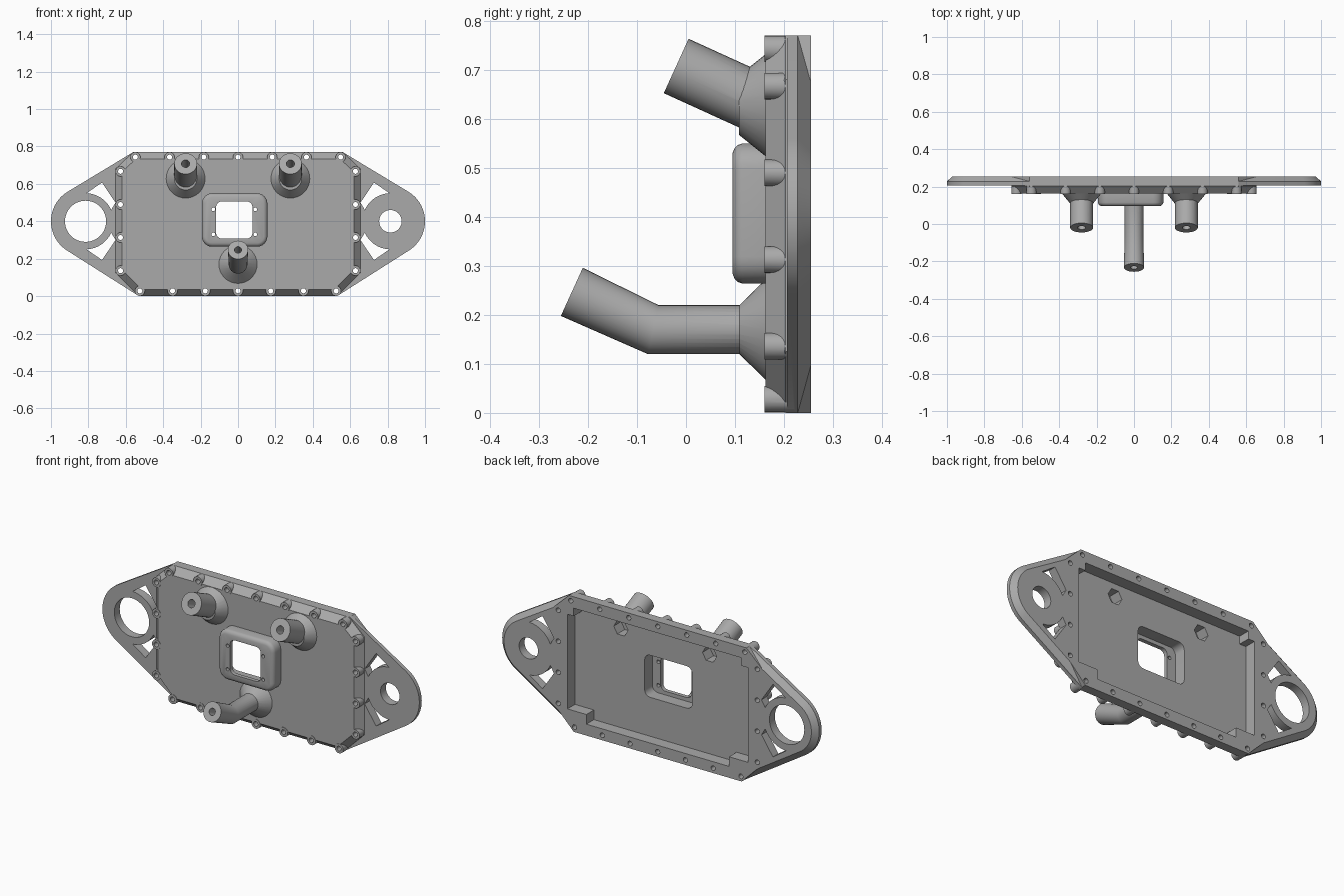
import bpy, bmesh, math
from math import sin, cos, radians, pi
from mathutils import Vector

cube = bpy.data.objects.get("Cube")
if cube:
    bpy.data.objects.remove(cube)

grey = bpy.data.materials.new("mid grey")
grey.use_nodes = True
GREY = (0.4, 0.4, 0.4, 1)
grey.diffuse_color = GREY
grey.node_tree.nodes["Principled BSDF"].inputs["Base Color"].default_value = GREY


def loft(bm, loops):
    """Closed solid through loops of equal length."""
    rings = [[bm.verts.new(p) for p in loop] for loop in loops]
    for a, b in zip(rings, rings[1:]):
        for i in range(len(a)):
            j = (i + 1) % len(a)
            bm.faces.new((a[i], a[j], b[j], b[i]))
    bm.faces.new(rings[0][::-1])
    bm.faces.new(rings[-1])


def prism(bm, *sections):
    """Solid from (y, outline in x and z) sections."""
    loft(bm, [[(x, y, z) for x, z in pts] for y, pts in sections])


def circle(x, z, r, n=24):
    return [(x + r * cos(2 * pi * i / n), z + r * sin(2 * pi * i / n)) for i in range(n)]


def rounded(x, z, hx, hz, r, n=6):
    pts = []
    for k, (sx, sz) in enumerate([(1, 1), (-1, 1), (-1, -1), (1, -1)]):
        for i in range(n + 1):
            a = pi / 2 * (k + i / n)
            pts.append((x + sx * (hx - r) + r * cos(a), z + sz * (hz - r) + r * sin(a)))
    return pts


def ring(x, y, z, r, tilt=0, stretch=1, n=32):
    """Circle facing -y, tipped upward by tilt."""
    up = Vector((0, sin(tilt), cos(tilt))) * stretch
    return [Vector((x, y, z)) + r * (cos(2 * pi * i / n) * Vector((1, 0, 0))
            + sin(2 * pi * i / n) * up) for i in range(n)]


def finish(name, bm):
    bmesh.ops.recalc_face_normals(bm, faces=bm.faces[:])
    mesh = bpy.data.meshes.new(name)
    bm.to_mesh(mesh)
    bm.free()
    ob = bpy.data.objects.new(name, mesh)
    bpy.context.collection.objects.link(ob)
    return ob


def combine(target, name, bm, operation):
    other = finish(name, bm)
    other.hide_render = True
    mod = target.modifiers.new(name, "BOOLEAN")
    mod.operation, mod.solver, mod.object = operation, "EXACT", other
    bpy.context.view_layer.update()
    graph = bpy.context.evaluated_depsgraph_get()
    mesh = bpy.data.meshes.new_from_object(target.evaluated_get(graph))
    target.modifiers.clear()
    target.data = mesh
    bpy.data.objects.remove(other)


EYE_X, EYE_Z, EYE_R = 0.815, 0.4, 0.185
TOP, LOW = (0.56, 0.77), (0.53, 0.0)
TILT = radians(24.5)


# Winged back plate outline: end arcs joined by tangents to the body corners
def wing_outline(d):
    def tangent(p, side):
        dx, dz = p[0] - EYE_X, p[1] - EYE_Z
        return math.atan2(dz, dx) - side * math.acos(EYE_R / math.hypot(dx, dz))
    a1, a0 = tangent(TOP, 1), tangent(LOW, -1)
    half = [(LOW[0] - d * cos(a0), LOW[1] - d * sin(a0))]
    for i in range(25):
        a = a0 + (a1 - a0) * i / 24
        half.append((EYE_X + (EYE_R - d) * cos(a), EYE_Z + (EYE_R - d) * sin(a)))
    half.append((TOP[0] - d * cos(a1), TOP[1] - d * sin(a1)))
    return half + [(-x, z) for x, z in reversed(half)]


def octagon(d):
    k = d * 0.41
    half = [(LOW[0] - k, d), (0.655 - d, 0.125 + k),
            (0.655 - d, 0.68 - k), (TOP[0] - k, TOP[1] - d)]
    return half + [(-x, z) for x, z in reversed(half)]


bm = bmesh.new()
prism(bm, (0.206, wing_outline(0)), (0.228, wing_outline(0)), (0.255, wing_outline(0.03)))
housing = finish("housing", bm)

# Eight-sided body with sloping rim
bm = bmesh.new()
prism(bm, (0.162, octagon(0.036)), (0.203, octagon(0)), (0.255, octagon(0)))
combine(housing, "body", bm, "UNION")

# Screw bosses along the rim
bolts = [(0.183 * i, 0.743) for i in range(-3, 4)]
bolts += [(0.175 * i, 0.028) for i in range(-3, 4)]
bolts += [(s * 0.628, z) for s in (-1, 1) for z in (0.667, 0.49, 0.313, 0.136)]
bm = bmesh.new()
for x, z in bolts:
    prism(bm, (0.16, circle(x, z, 0.027)), (0.22, circle(x, z, 0.027)))
combine(housing, "bosses", bm, "UNION")

# Raised window frame with a rounded front edge
bm = bmesh.new()
prism(bm, *[(y, rounded(-0.018, 0.407, 0.175 - d, 0.143 - d, 0.055 - d)) for y, d in
            [(0.175, 0), (0.115, 0), (0.106, 0.003), (0.099, 0.01), (0.095, 0.02)]])
combine(housing, "window_frame", bm, "UNION")

# Flared pipe bases
for x, z, r in [(-0.28, 0.628, 0.062), (0.28, 0.628, 0.062), (0, 0.17, 0.05)]:
    bm = bmesh.new()
    loft(bm, [ring(x, 0.172, z, 0.112), ring(x, 0.108, z, r * 0.96 + 0.001)])
    combine(housing, "pipe_base", bm, "UNION")


def along(t):
    """Point on the upper pipe axis, t from its tip."""
    return -0.02 + t * cos(TILT), 0.708 - t * sin(TILT)


# Two tilted upper pipes and the bent lower pipe
for x in (-0.28, 0.28):
    bm = bmesh.new()
    loft(bm, [ring(x, *along(t), 0.061, TILT) for t in (0, 0.175)])
    combine(housing, "upper_pipe", bm, "UNION")
bm = bmesh.new()
loft(bm, [ring(0, 0.172, 0.17, 0.05), ring(0, -0.067, 0.17, 0.05, TILT / 2, 1.023),
          ring(0, -0.233, 0.247, 0.054, TILT)])
combine(housing, "lower_pipe", bm, "UNION")

# Hollow back with stepped corners
half = [(0.45, 0.065), (0.45, 0.12), (0.57, 0.12), (0.57, 0.66), (0.53, 0.66), (0.53, 0.705)]
cavity = half + [(-x, z) for x, z in reversed(half)]
bm = bmesh.new()
prism(bm, (0.187, cavity), (0.3, cavity))
combine(housing, "cavity", bm, "DIFFERENCE")

# Window pocket and opening
for y, hx, hz, r in [(0.118, 0.15, 0.12, 0.035), (0.05, 0.097, 0.099, 0.03)]:
    bm = bmesh.new()
    outline = rounded(-0.02, 0.407, hx, hz, r)
    prism(bm, (y, outline), (0.3, outline))
    combine(housing, "window", bm, "DIFFERENCE")

# Bolt holes, window screw holes and wing eyes
holes = [(x, z, 0.0135) for x, z in bolts]
holes += [(-0.02 + sx * 0.112, 0.397 + sz * 0.067, 0.01) for sx in (-1, 1) for sz in (-1, 1)]
holes += [(-EYE_X, EYE_Z, 0.11), (EYE_X, EYE_Z, 0.06)]
bm = bmesh.new()
for x, z, r in holes:
    n = 48 if r > 0.05 else 16
    prism(bm, (0.05, circle(x, z, r, n)), (0.3, circle(x, z, r, n)))
combine(housing, "holes", bm, "DIFFERENCE")

# Corner openings between the wing rings and the body
bm = bmesh.new()
for sx in (-1, 1):
    for sz in (-1, 1):
        pts = [(-0.088, 0.207), (-0.16, 0.1)]
        pts += [(0.15 * cos(radians(a)), 0.15 * sin(radians(a))) for a in range(156, 91, -8)]
        pts = [(sx * (EYE_X + x), EYE_Z + sz * z) for x, z in pts]
        prism(bm, (0.15, pts), (0.3, pts))
combine(housing, "wing_openings", bm, "DIFFERENCE")

# Pipe bores, with hexagonal nut pockets behind the upper pair
for x in (-0.28, 0.28):
    bm = bmesh.new()
    loft(bm, [ring(x, *along(t), 0.022, TILT) for t in (-0.05, 0.17)])
    combine(housing, "bore", bm, "DIFFERENCE")
    bm = bmesh.new()
    prism(bm, (0.12, circle(x, 0.632, 0.045, 6)), (0.3, circle(x, 0.632, 0.045, 6)))
    combine(housing, "nut_pocket", bm, "DIFFERENCE")
bm = bmesh.new()
loft(bm, [ring(0, -0.278, 0.268, 0.019, TILT), ring(0, -0.1, 0.187, 0.019, TILT)])
combine(housing, "lower_bore", bm, "DIFFERENCE")

housing.data.materials.clear()
housing.data.materials.append(grey)
bpy.ops.object.select_all(action="DESELECT")
housing.select_set(True)
bpy.context.view_layer.objects.active = housing
bpy.ops.object.shade_smooth_by_angle(angle=radians(30))
